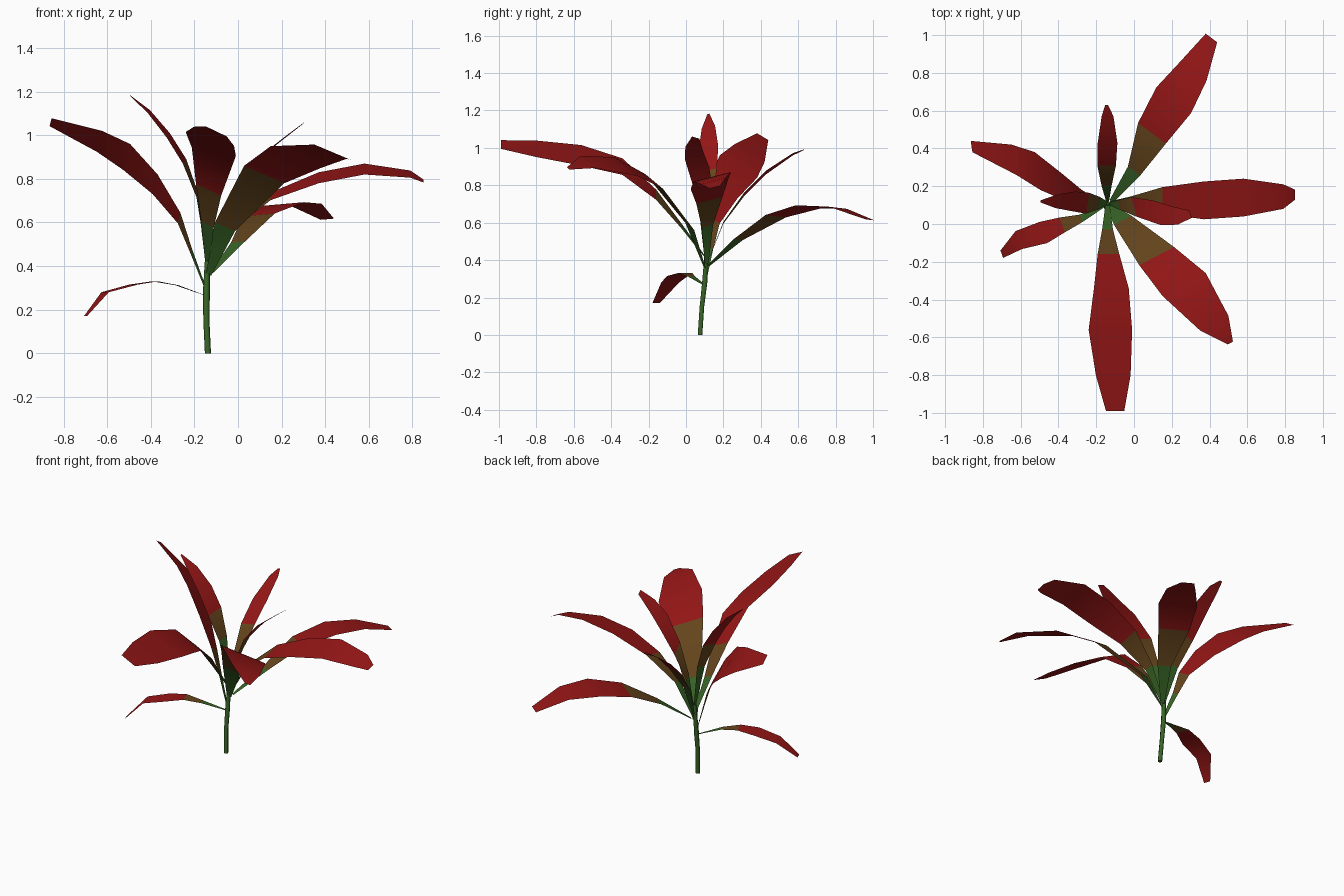
import bpy, bmesh, math
from mathutils import Vector


def material(name, rgb):
    m = bpy.data.materials.new(name)
    m.diffuse_color = (*rgb, 1)
    return m


RED = material("leaf_red", (0.30, 0.008, 0.008))
BROWN = material("leaf_base_olive", (0.13, 0.06, 0.012))
GREEN = material("stem_green", (0.04, 0.13, 0.02))


def finish(bm, name, mats):
    me = bpy.data.meshes.new(name)
    bm.normal_update()
    bm.to_mesh(me)
    bm.free()
    for m in mats:
        me.materials.append(m)
    ob = bpy.data.objects.new(name, me)
    bpy.context.collection.objects.link(ob)
    return ob


def leaf(name, spine, half, widths):
    """Single-sided ribbon: spine points, half-width vector and width fractions."""
    bm = bmesh.new()
    half = Vector(half)
    rows = [(bm.verts.new(Vector(p) - half * w), bm.verts.new(Vector(p) + half * w))
            for p, w in zip(spine, widths)]
    for i, (a, b) in enumerate(zip(rows, rows[1:])):
        f = bm.faces.new((a[0], a[1], b[1], b[0]))
        f.smooth = True
        f.material_index = min(i, 2)
    bm.normal_update()
    if sum(f.normal.z for f in bm.faces) < 0:
        bmesh.ops.reverse_faces(bm, faces=bm.faces[:])
    finish(bm, name, [GREEN, BROWN, RED])


# Stem: tapered six-sided tube
bm = bmesh.new()
rings = []
for x, y, z, r in [(-.138, .075, 0, .014), (-.145, .085, .15, .014),
                   (-.145, .1, .28, .016), (-.14, .11, .46, .01)]:
    rings.append([bm.verts.new((x + r * math.cos(k * math.pi / 3),
                                y + r * math.sin(k * math.pi / 3), z)) for k in range(6)])
for a, b in zip(rings, rings[1:]):
    for k in range(6):
        j = (k + 1) % 6
        bm.faces.new((a[k], a[j], b[j], b[k])).smooth = True
bm.faces.new(rings[0][::-1])
bm.faces.new(rings[-1])
finish(bm, "stem", [GREEN])

SHORT = (.12, .4, .8, 1, .75, .3)
LONG = (.1, .25, .5, .8, 1, .8, .42)

# Large leaves
leaf("back_right_leaf",
     [(-.12, .12, .37), (0, .28, .51), (.095, .48, .635), (.21, .655, .685),
      (.315, .81, .68), (.41, .985, .615)],
     (.092, -.068, .008), (.1, .35, .8, 1, .75, .33))
leaf("right_leaf",
     [(-.13, .11, .38), (-.02, .115, .58), (.15, .125, .72), (.37, .125, .805),
      (.58, .14, .845), (.79, .145, .822), (.852, .155, .79)],
     (0, .1, .025), (.1, .3, .7, 1, 1, .65, .27))
leaf("front_right_leaf",
     [(-.135, .1, .36), (-.06, .02, .58), (.12, -.17, .82), (.265, -.32, .9),
      (.425, -.525, .925), (.51, -.63, .89)],
     (.115, .06, -.05), (.1, .4, .8, 1, .65, .12))
leaf("front_leaf",
     [(-.14, .1, .42), (-.14, -.03, .59), (-.135, -.16, .75), (-.12, -.34, .9),
      (-.125, -.56, .96), (-.11, -.8, .995), (-.1, -.99, 1.018)],
     (.115, 0, -.055), LONG)
leaf("back_left_leaf",
     [(-.15, .1, .3), (-.215, .125, .47), (-.27, .14, .62), (-.38, .2, .775),
      (-.51, .28, .9), (-.635, .34, .972), (-.86, .41, 1.06)],
     (-.015, .1, -.06), (.1, .2, .4, .75, 1, .8, .3))

# Upright and small leaves
leaf("upright_right_leaf",
     [(-.13, .105, .42), (-.08, .1, .62), (0, .09, .78), (.12, .06, .915),
      (.215, .045, .99), (.3, .052, 1.055)],
     (-.02, .065, -.02), SHORT)
leaf("back_leaf",
     [(-.14, .12, .4), (-.145, .2, .6), (-.145, .31, .75), (-.14, .43, .87),
      (-.14, .57, .965), (-.145, .63, .99)],
     (.052, 0, .01), (.15, .5, .95, 1, .6, .15))
leaf("upright_left_leaf",
     [(-.14, .11, .45), (-.185, .11, .72), (-.245, .11, .88), (-.32, .12, 1.0),
      (-.41, .12, 1.11), (-.495, .12, 1.182)],
     (.008, .055, .01), (.15, .6, 1, .95, .65, .1))
leaf("low_left_leaf",
     [(-.15, .1, .265), (-.28, .03, .312), (-.38, -.005, .33), (-.48, -.045, .315),
      (-.61, -.085, .28), (-.7, -.16, .17)],
     (-.02, .056, 0), (.1, .35, .7, 1, .85, .35))
